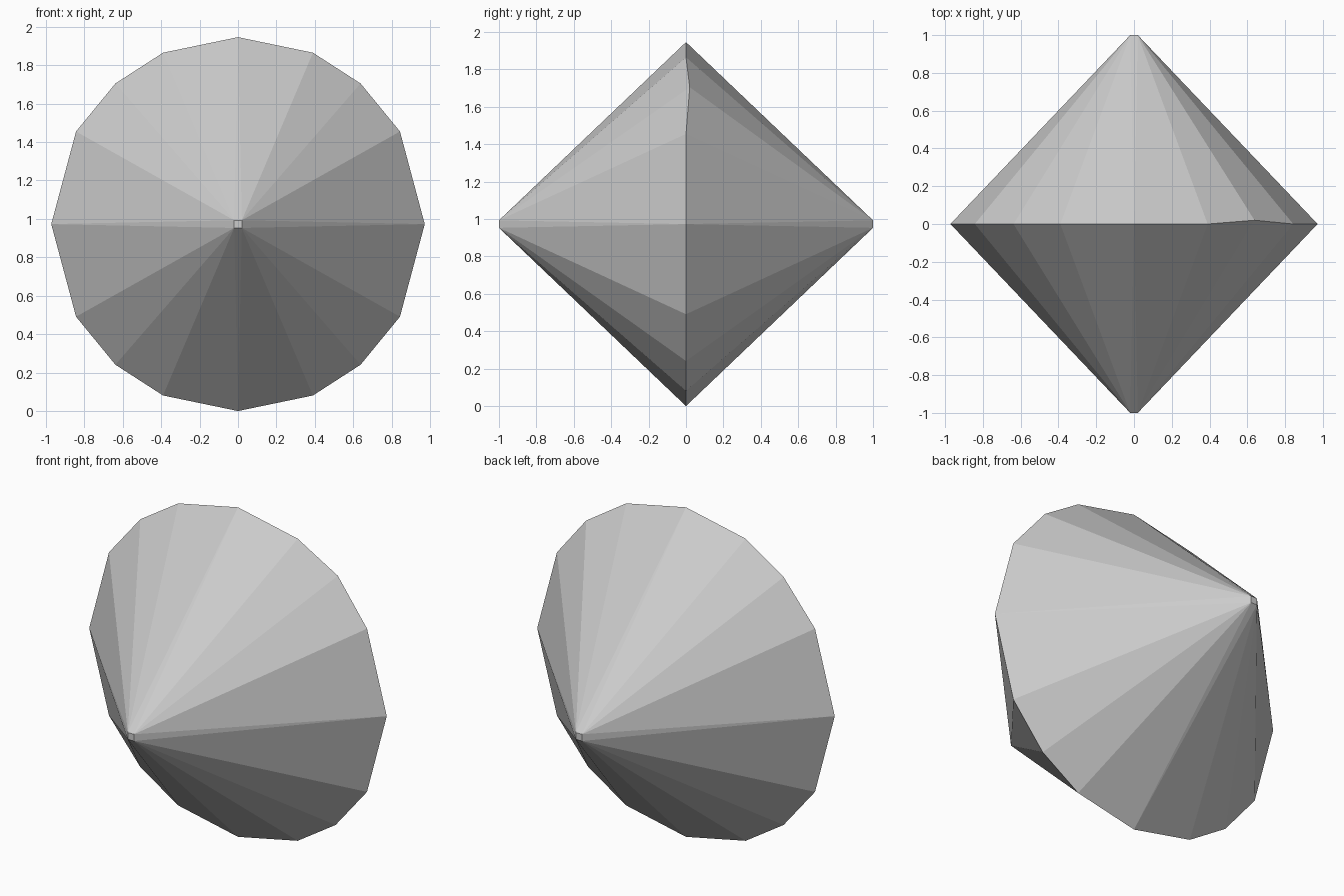
import bpy, bmesh

if "Cube" in bpy.data.objects:
    bpy.data.objects.remove(bpy.data.objects["Cube"])

CZ = 0.975    # height of the long axis
TIP = 0.02    # half width of the blunt square tips
# One quarter of the rim (x, z from the axis)
quarter = [(0.972, 0), (0.843, 0.482), (0.638, 0.732), (0.39, 0.892), (0, 0.973)]

bm = bmesh.new()

# Rim: the quarter mirrored into all four quadrants
rim = {}
def rim_vert(x, z):
    key = (round(x, 4) + 0.0, round(z, 4) + 0.0)
    if key not in rim:
        y = 0.02 if key == (0.638, 0.732) else 0.0   # one rim corner is nudged back
        rim[key] = bm.verts.new((key[0], y, CZ + key[1]))
    return rim[key]

signs = [(1, 1), (-1, 1), (-1, -1), (1, -1)]
for end in (-1, 1):
    # Blunt square tip
    tip = {s: bm.verts.new((s[0] * TIP, end, CZ + s[1] * TIP)) for s in signs}
    bm.faces.new([tip[s] for s in signs])
    # Fans from each tip corner to its quarter of the rim
    for sx, sz in signs:
        pts = [rim_vert(sx * x, sz * z) for x, z in quarter]
        for a, b in zip(pts, pts[1:]):
            bm.faces.new((a, b, tip[(sx, sz)]))
    # Slivers from each tip edge to the side, top and bottom rim corners
    for s in (1, -1):
        bm.faces.new((rim_vert(s * 0.972, 0), tip[(s, 1)], tip[(s, -1)]))
        bm.faces.new((rim_vert(0, s * 0.973), tip[(1, s)], tip[(-1, s)]))

bmesh.ops.recalc_face_normals(bm, faces=bm.faces)
low = min(v.co.z for v in bm.verts)
bmesh.ops.translate(bm, verts=bm.verts, vec=(0, 0, -low))   # stand on the ground

mesh = bpy.data.meshes.new("double_cone")
bm.to_mesh(mesh)
bm.free()
bpy.context.collection.objects.link(bpy.data.objects.new("double_cone", mesh))
